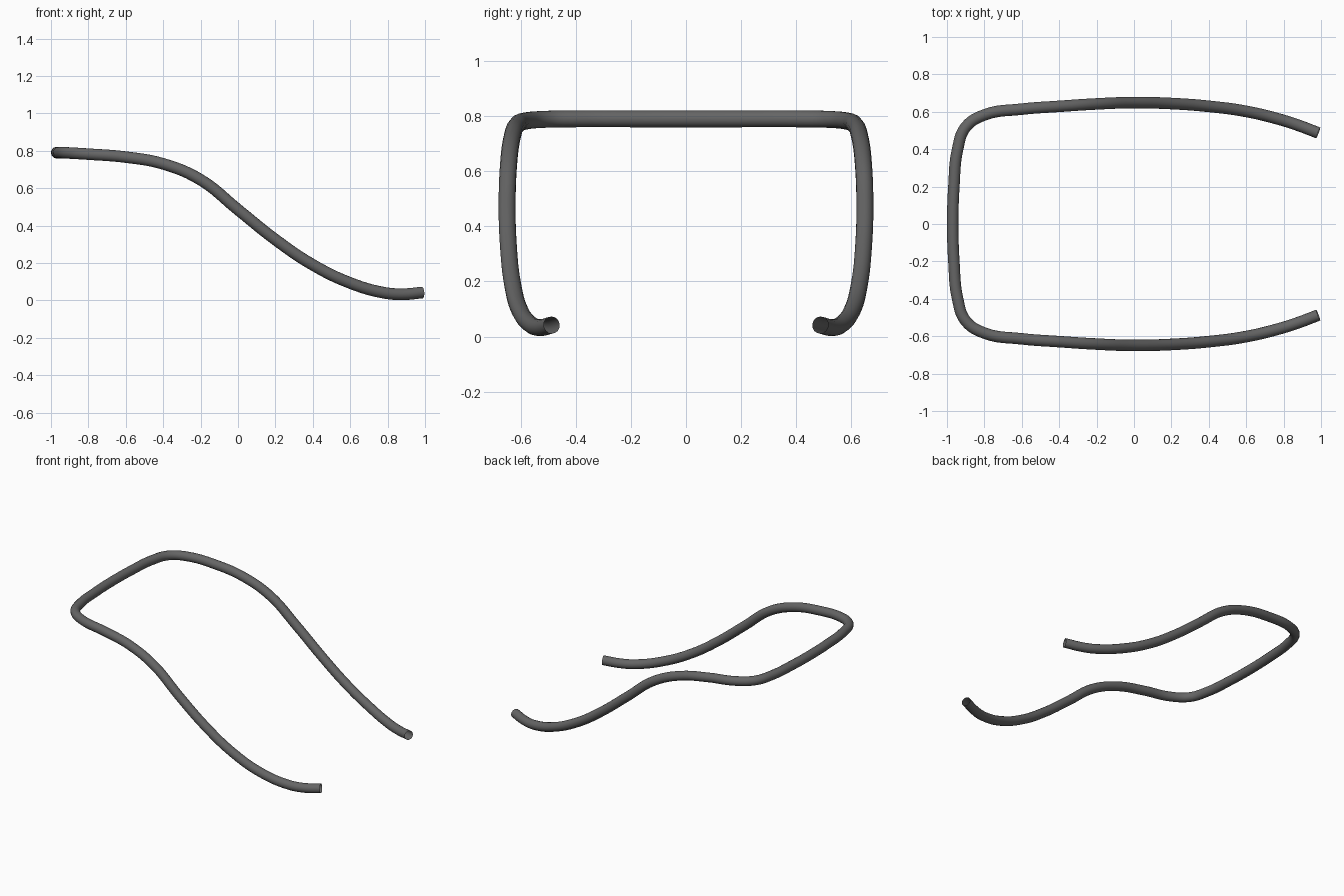
import bpy

if "Cube" in bpy.data.objects:
    bpy.data.objects.remove(bpy.data.objects["Cube"])

RADIUS = 0.031

# Half of the tube's centre line, from the middle of the crossbar to the open tip
half = [
    (-0.969, 0.00, 0.79), (-0.963, 0.20, 0.79), (-0.943, 0.40, 0.79),
    (-0.90, 0.518, 0.788), (-0.80, 0.583, 0.782), (-0.60, 0.614, 0.766),
    (-0.40, 0.629, 0.73), (-0.20, 0.642, 0.645), (0.00, 0.649, 0.485),
    (0.20, 0.644, 0.325), (0.40, 0.629, 0.19), (0.60, 0.602, 0.093),
    (0.78, 0.559, 0.041), (0.88, 0.527, 0.033), (0.985, 0.487, 0.042),
]
path = [(x, -y, z) for x, y, z in reversed(half[1:])] + half

# Bent tube, open at both tips
curve = bpy.data.curves.new("bent_tube", 'CURVE')
curve.dimensions = '3D'
curve.bevel_depth = RADIUS
curve.bevel_resolution = 6
curve.resolution_u = 6
curve.use_fill_caps = False
spline = curve.splines.new('BEZIER')
spline.bezier_points.add(len(path) - 1)
for point, co in zip(spline.bezier_points, path):
    point.co = co
    point.handle_left_type = point.handle_right_type = 'AUTO'
tube = bpy.data.objects.new("bent_tube", curve)
bpy.context.collection.objects.link(tube)

# Dark grey metal
grey = bpy.data.materials.new("dark_grey")
grey.diffuse_color = (0.13, 0.13, 0.13, 1)
grey.use_nodes = True
grey.node_tree.nodes["Principled BSDF"].inputs["Base Color"].default_value = grey.diffuse_color
curve.materials.append(grey)

# Turn the swept curve into a smooth mesh
bpy.ops.object.select_all(action='DESELECT')
tube.select_set(True)
bpy.context.view_layer.objects.active = tube
bpy.ops.object.convert(target='MESH')
bpy.ops.object.shade_smooth_by_angle()
